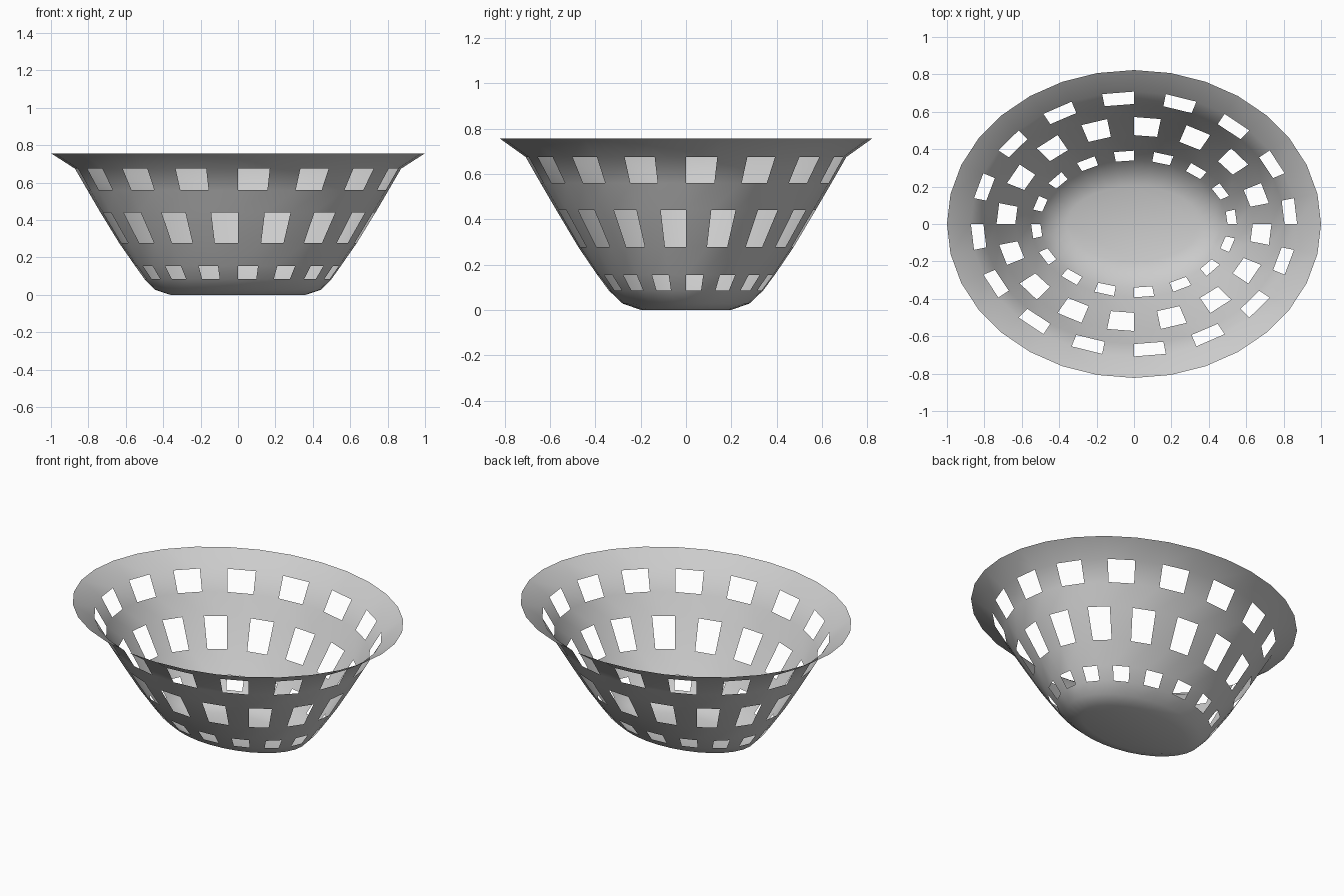
import bpy, bmesh, math

if "Cube" in bpy.data.objects:
    bpy.data.objects.remove(bpy.data.objects["Cube"])

SEGMENTS = 32
# Wall profile: half width in x, half depth in y, height
RINGS = [(0.36, 0.20, 0.0), (0.445, 0.28, 0.028), (0.50, 0.34, 0.085),
         (0.55, 0.392, 0.155), (0.635, 0.475, 0.277), (0.735, 0.572, 0.44),
         (0.805, 0.642, 0.56), (0.872, 0.708, 0.675), (1.0, 0.823, 0.757)]
# Bands with openings: ring index -> parity of the open segments
OPEN_BANDS = {2: 0, 4: 1, 6: 0}

bm = bmesh.new()
rings = []
for rx, ry, z in RINGS:
    angles = [2 * math.pi * i / SEGMENTS for i in range(SEGMENTS)]
    rings.append([bm.verts.new((rx * math.cos(a), ry * math.sin(a), z)) for a in angles])

# Flat base
bm.faces.new(rings[0][::-1])

# Flared wall, skipping alternate panels in the open bands
for r in range(len(rings) - 1):
    for i in range(SEGMENTS):
        if r in OPEN_BANDS and i % 2 == OPEN_BANDS[r]:
            continue
        j = (i + 1) % SEGMENTS
        bm.faces.new((rings[r][i], rings[r][j], rings[r + 1][j], rings[r + 1][i]))

for face in bm.faces:
    face.smooth = True
mesh = bpy.data.meshes.new("basket")
bm.to_mesh(mesh)
bm.free()
basket = bpy.data.objects.new("basket", mesh)
bpy.context.collection.objects.link(basket)
